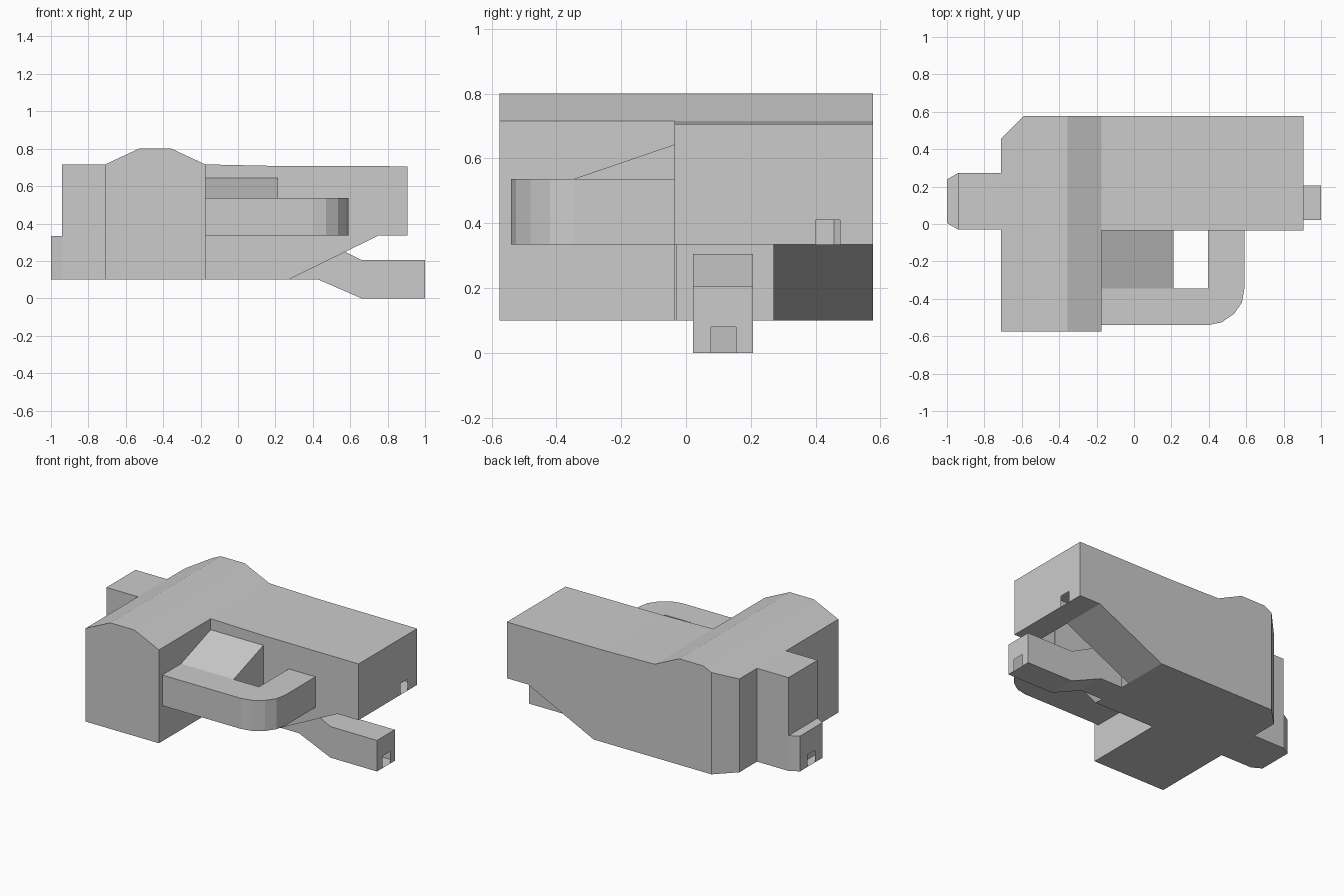
import bpy, bmesh
from mathutils import Vector

if "Cube" in bpy.data.objects:
    bpy.data.objects.remove(bpy.data.objects["Cube"])


def place(axis, p, level):
    """Map a 2D profile point to 3D for the given extrusion axis."""
    return {"x": (level, p[0], p[1]),
            "y": (p[0], level, p[1]),
            "z": (p[0], p[1], level)}[axis]


def prism(pts, axis, levels):
    """Extrude a profile along an axis through one or more levels."""
    bm = bmesh.new()
    rings = [[bm.verts.new(place(axis, p, l)) for p in pts] for l in levels]
    n = len(pts)
    for a, b in zip(rings, rings[1:]):
        for i in range(n):
            j = (i + 1) % n
            bm.faces.new((a[i], a[j], b[j], b[i]))
    bm.faces.new(rings[0])
    bm.faces.new(rings[-1])
    bmesh.ops.recalc_face_normals(bm, faces=bm.faces[:])
    return bm


def end_opening(bm, x, y0, y1, z1):
    """Cut an open rectangular notch in the bottom edge of the end face at x."""
    def end_faces():
        return [f for f in bm.faces if all(abs(v.co.x - x) < 1e-4 for v in f.verts)]
    for co, no in (((0, y0, 0), (0, 1, 0)), ((0, y1, 0), (0, 1, 0)), ((0, 0, z1), (0, 0, 1))):
        fs = end_faces()
        geom = list({g for f in fs for g in [f, *f.edges, *f.verts]})
        bmesh.ops.bisect_plane(bm, geom=geom, plane_co=co, plane_no=no)
    hole = [f for f in end_faces()
            if y0 < f.calc_center_median().y < y1 and f.calc_center_median().z < z1]
    bmesh.ops.delete(bm, geom=hole, context="FACES")


def finish(bm, name):
    me = bpy.data.meshes.new(name)
    bm.to_mesh(me)
    bm.free()
    ob = bpy.data.objects.new(name, me)
    bpy.context.collection.objects.link(ob)
    return ob


hump = [(-.71, .10), (-.71, .716), (-.53, .80), (-.355, .80), (-.175, .716)]

# Main body: long profile, chamfered rear corner, open slot in the underside ramp
body = prism(hump + [(.2, .708), (.905, .706), (.905, .335), (.75, .335), (.27, .10)],
             "y", [-.035, .27, .577])
cut = bmesh.ops.bisect_plane(body, geom=body.verts[:] + body.edges[:] + body.faces[:],
                             plane_co=(-.71, .457, 0), plane_no=Vector((-.12, .12, 0)).normalized(),
                             clear_outer=True)
bmesh.ops.holes_fill(body, edges=[e for e in cut["geom_cut"] if isinstance(e, bmesh.types.BMEdge)])
bmesh.ops.recalc_face_normals(body, faces=body.faces[:])
slot = [f for f in body.faces if f.normal.z < -.5 and f.normal.x > .2
        and f.calc_center_median().y < .27]
bmesh.ops.delete(body, geom=slot, context="FACES_ONLY")
end_opening(body, .905, .40, .475, .41)
finish(body, "main_body")

# Front block under the same raised hump
finish(prism(hump + [(-.175, .10)], "y", [-.575, -.035]), "front_block")

# Rear extension and its low chamfered cap
finish(prism([(-.94, -.03), (-.70, -.03), (-.70, .273), (-.94, .273)], "z", [.10, .716]),
       "rear_extension")
cap = prism([(-.94, -.03), (-1, .005), (-1, .238), (-.94, .273)], "z", [.10, .333])
end_opening(cap, -1, .08, .16, .18)
finish(cap, "rear_cap")

# Side loop with rounded outer corner
finish(prism([(-.175, -.54), (.40, -.54), (.47, -.525), (.535, -.48), (.577, -.42),
              (.59, -.345), (.59, -.03), (.395, -.03), (.395, -.345), (-.175, -.345)],
             "z", [.335, .537]), "side_loop")

# Sloped wedge between loop and body
finish(prism([(-.345, .335), (-.345, .537), (-.035, .643), (-.035, .335)], "x", [-.175, .21]),
       "side_wedge")

# Lower arm coming out of the slot
arm = prism([(.27, .10), (.43, .10), (.66, 0), (1, 0), (1, .205), (.66, .205), (.46, .305), (.27, .305)],
            "y", [.022, .207])
end_opening(arm, 1, .077, .155, .08)
finish(arm, "lower_arm")
